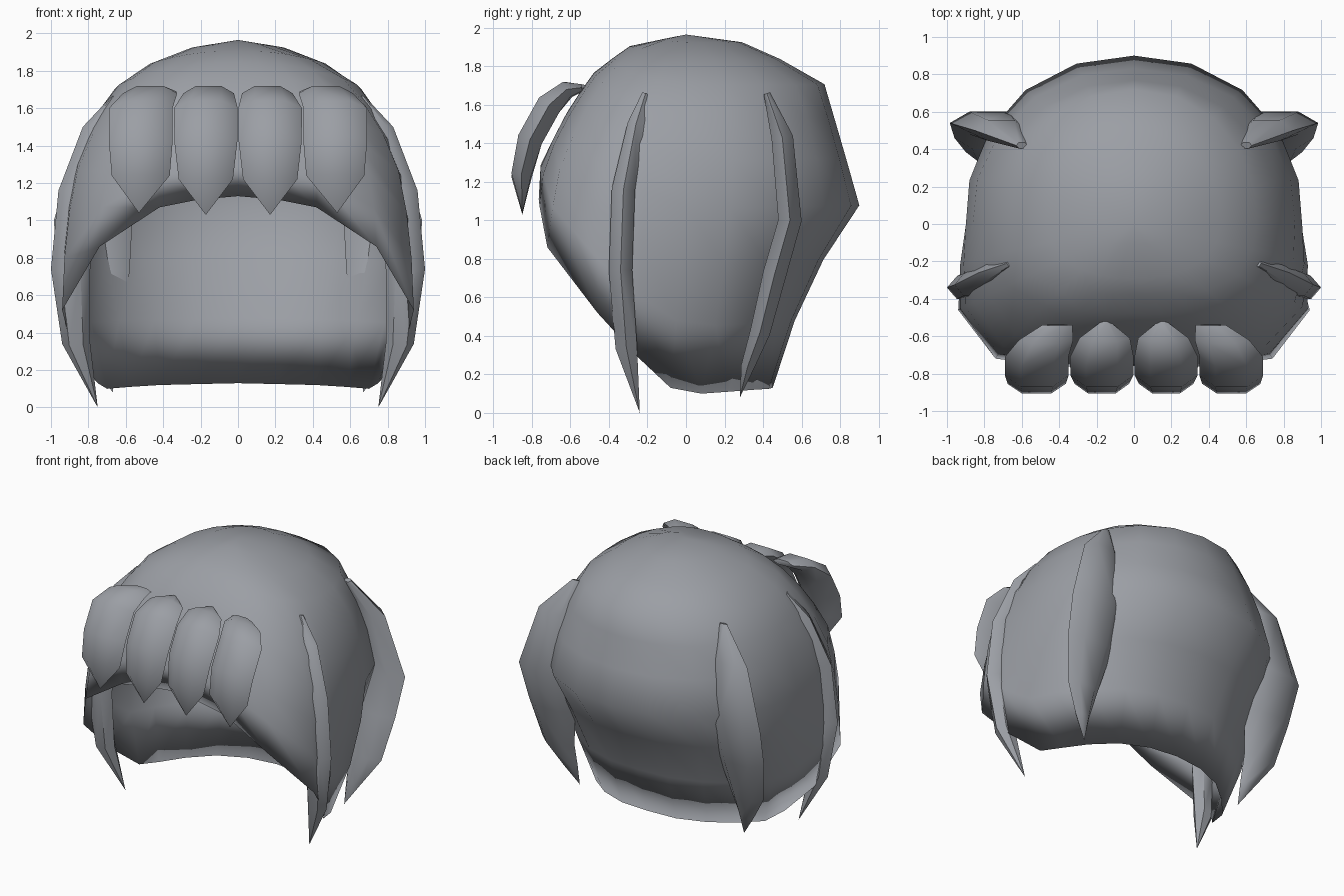
import bpy, bmesh, math
from mathutils import Vector

if "Cube" in bpy.data.objects:
    bpy.data.objects.remove(bpy.data.objects["Cube"])

mat = bpy.data.materials.new("slate grey")
mat.diffuse_color = (0.33, 0.345, 0.375, 1)
mat.use_nodes = True
mat.node_tree.nodes["Principled BSDF"].inputs["Base Color"].default_value = mat.diffuse_color


def finish(name, bm, angle=50):
    bmesh.ops.recalc_face_normals(bm, faces=bm.faces)
    me = bpy.data.meshes.new(name)
    bm.to_mesh(me)
    bm.free()
    me.materials.append(mat)
    ob = bpy.data.objects.new(name, me)
    bpy.context.collection.objects.link(ob)
    bpy.ops.object.select_all(action='DESELECT')
    ob.select_set(True)
    bpy.context.view_layer.objects.active = ob
    bpy.ops.object.shade_smooth_by_angle(angle=math.radians(angle))


def lerp_table(table, z):
    # table runs from high z to low z
    for (z0, v0), (z1, v1) in zip(table, table[1:]):
        if z >= z1:
            return v0 + (v1 - v0) * (z0 - z) / (z0 - z1)
    return table[-1][1]


# hair cap: side, front and back extents by height
SIDE = [(1.96, 0), (1.92, .28), (1.79, .58), (1.67, .69), (1.5, .80), (1.3, .87),
        (1.1, .90), (.8, .90), (.5, .87), (.3, .82), (.1, .74)]
FRONT = [(1.96, 0), (1.92, .27), (1.78, .47), (1.6, .60), (1.3, .76), (1.1, .77), (.1, .74)]
BACK = [(1.96, 0), (1.93, .28), (1.74, .71), (1.08, .905), (.66, .63), (.1, .45)]
# half of the open rim: direction in degrees, then x, y, z
RIM = [(-90, 0, -.76, 1.13), (-74, .22, -.765, 1.11), (-58, .42, -.76, 1.07),
       (-42, .74, -.72, .86), (-26, .94, -.46, .52), (-12, .88, -.24, .28),
       (2, .75, -.08, .13), (18, .70, .08, .10), (36, .58, .22, .11),
       (54, .42, .35, .12), (72, .22, .43, .125), (90, 0, .45, .13)]
ROWS = 9


def surface(deg, z):
    c, s = math.cos(math.radians(deg)), math.sin(math.radians(deg))
    n = 2.6 if s < 0 else 1.95 + .15 * min(1, z)
    w = max(lerp_table(SIDE, z), 1e-4)
    d = max(lerp_table(FRONT if s < 0 else BACK, z), 1e-4)
    r = (abs(c / w) ** n + abs(s / d) ** n) ** (-1 / n)
    return Vector((r * c, r * s, z))


# outer and inner layers meet at the rim
bm = bmesh.new()
full = [(r, 1) for r in RIM] + [(r, -1) for r in RIM[-2:0:-1]]
rim_verts = [bm.verts.new((x * side, y, z)) for (deg, x, y, z), side in full]
for thick in (0, .025):
    top = bm.verts.new((0, 0, 1.965 - thick * .6))
    columns = []
    for ((deg, x, y, z), side), rv in zip(full, rim_verts):
        shift = Vector((x, y, z)) - surface(deg, z)
        col = []
        for k in range(1, ROWS):
            t = k / ROWS
            p = surface(deg, 1.96 - (1.96 - z) * t ** 1.8) + shift * t ** 2.5
            p -= (p - Vector((0, 0, min(1, p.z)))).normalized() * thick
            col.append(bm.verts.new((p.x * side, p.y, p.z)))
        columns.append(col + [rv])
    for a, b in zip(columns, columns[1:] + columns[:1]):
        bm.faces.new((top, a[0], b[0]))
        for k in range(ROWS - 1):
            bm.faces.new((a[k], a[k + 1], b[k + 1], b[k]))
finish("hair_cap", bm, 180)


def lock(name, path, side=1, sides=6):
    """Tapered strand; path rows are x, y, z, half width, half thickness."""
    bm = bmesh.new()
    pts = [Vector(p[:3]) for p in path]
    rings = []
    for i, p in enumerate(path[:-1]):
        tan = pts[i + 1] - pts[max(i - 1, 0)]
        nor = Vector((1, 0, 0)).cross(tan).normalized()
        ring = []
        for j in range(sides):
            a = 2 * math.pi * j / sides
            v = pts[i] + Vector((p[3] * math.cos(a), 0, 0)) + nor * p[4] * math.sin(a)
            ring.append(bm.verts.new((v.x * side, v.y, v.z)))
        rings.append(ring)
    tip = bm.verts.new((pts[-1].x * side, pts[-1].y, pts[-1].z))
    bm.faces.new(rings[0])
    for a, b in zip(rings, rings[1:]):
        for j in range(sides):
            k = (j + 1) % sides
            bm.faces.new((a[j], a[k], b[k], b[j]))
    for j in range(sides):
        bm.faces.new((rings[-1][j], rings[-1][(j + 1) % sides], tip))
    finish(name, bm)


# side strands
FRONT_LOCK = [(.66, -.21, 1.66, .02, .02), (.75, -.26, 1.5, .08, .05),
              (.86, -.325, 1.16, .10, .07), (.895, -.34, .74, .105, .07),
              (.865, -.31, .34, .075, .065), (.75, -.24, 0, 0, 0)]
BACK_LOCK = [(.60, .42, 1.66, .03, .02), (.71, .50, 1.43, .14, .065),
             (.775, .54, 1.0, .21, .07), (.77, .46, .72, .19, .07),
             (.77, .385, .42, .13, .06), (.72, .32, .24, .06, .04), (.67, .28, .08, 0, 0)]
# fringe strands: offset, y, z, half width, half thickness
INNER = [(-.02, -.52, 1.69, .02, .015), (-.015, -.61, 1.68, .135, .05),
         (0, -.71, 1.60, .17, .075), (0, -.81, 1.42, .168, .075),
         (0, -.855, 1.22, .145, .06), (0, -.85, 1.03, 0, 0)]
OUTER = [(-.11, -.54, 1.69, .08, .02), (-.05, -.62, 1.68, .145, .05),
         (0, -.71, 1.60, .17, .075), (0, -.81, 1.42, .17, .075),
         (0, -.855, 1.24, .155, .06), (.01, -.85, 1.04, 0, 0)]
for side, label in ((1, "right"), (-1, "left")):
    lock("front_lock_" + label, FRONT_LOCK, side)
    lock("back_lock_" + label, BACK_LOCK, side)
    for cx, part, path in ((.172, "inner", INNER), (.52, "outer", OUTER)):
        lock(f"fringe_{part}_{label}", [(cx + p[0], *p[1:]) for p in path], side)
